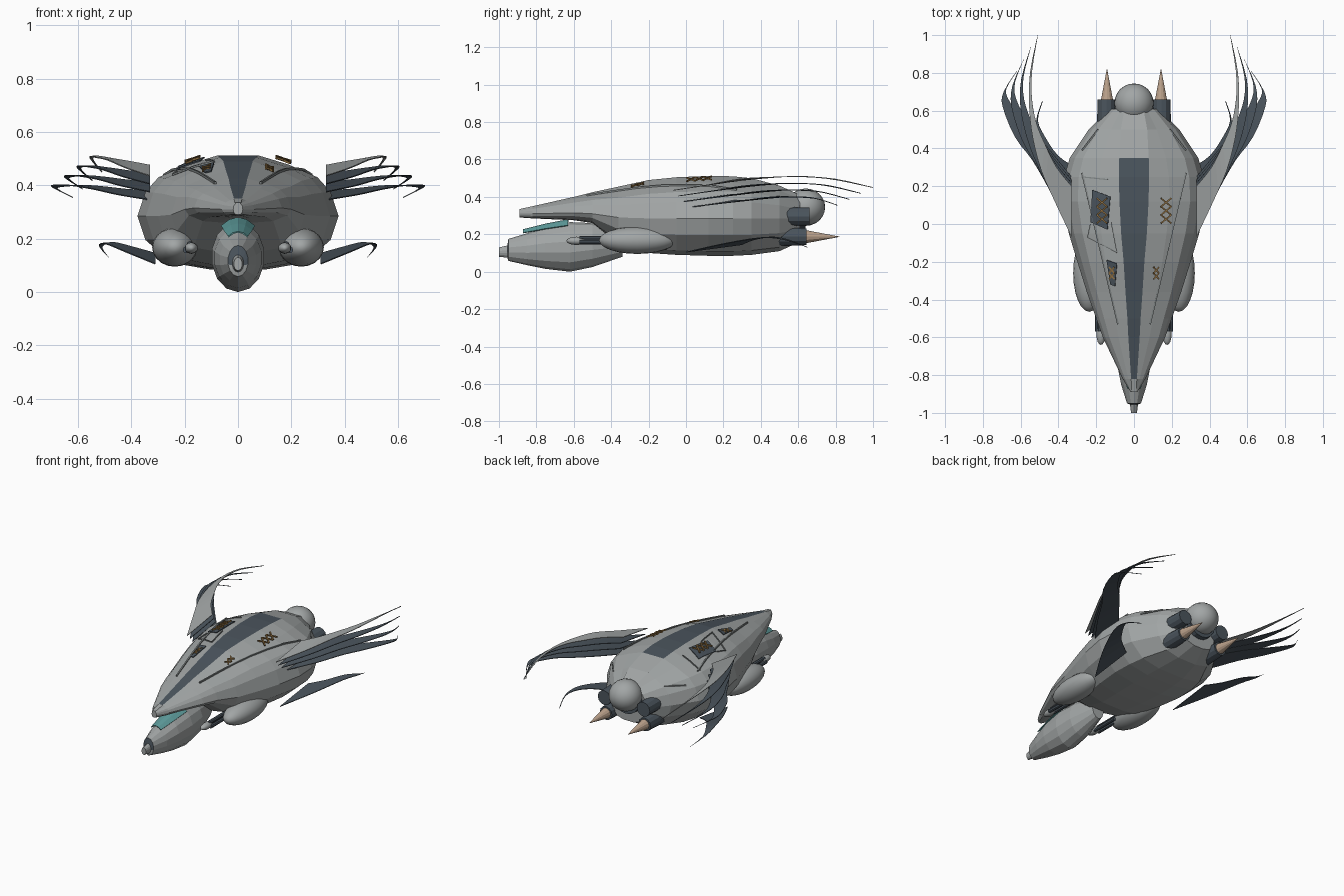
import bpy, bmesh, math
from mathutils import Vector, Matrix
from mathutils.bvhtree import BVHTree

cube = bpy.data.objects.get("Cube")
if cube:
    bpy.data.objects.remove(cube, do_unlink=True)


def material(name, r, g, b):
    m = bpy.data.materials.new(name)
    m.use_nodes = True
    m.diffuse_color = (r, g, b, 1)
    m.node_tree.nodes["Principled BSDF"].inputs["Base Color"].default_value = (r, g, b, 1)
    return m


GREY = material("hull_grey", .36, .38, .38)
SLATE = material("dark_slate", .07, .09, .11)
TEAL = material("canopy_teal", .11, .33, .33)
BRONZE = material("lattice_bronze", .26, .15, .05)
TAN = material("spike_tan", .5, .36, .26)
TRIM = material("trim_grey", .22, .24, .24)


def finish(name, bm, mats, smooth=False, thick=0):
    """Turn a bmesh into a named object."""
    bmesh.ops.recalc_face_normals(bm, faces=bm.faces)
    mesh = bpy.data.meshes.new(name)
    bm.to_mesh(mesh)
    bm.free()
    obj = bpy.data.objects.new(name, mesh)
    bpy.context.collection.objects.link(obj)
    for m in mats:
        mesh.materials.append(m)
    if smooth:
        for p in mesh.polygons:
            p.use_smooth = True
    if thick:
        mod = obj.modifiers.new("thickness", "SOLIDIFY")
        mod.thickness = thick
        mod.offset = 0
    return obj


def loft(name, rings, mats, rule=None, closed=True, thick=0, smooth=False):
    """Skin rows of points; closed rows also get end caps."""
    bm = bmesh.new()
    rows = [[bm.verts.new(p) for p in ring] for ring in rings]
    count = len(rows[0])
    for i in range(len(rows) - 1):
        a, b = rows[i], rows[i + 1]
        for j in range(count if closed else count - 1):
            k = (j + 1) % count
            face = bm.faces.new((a[j], a[k], b[k], b[j]))
            face.material_index = rule(i, j) if rule else 0
    if closed:
        bm.faces.new(rows[0])
        bm.faces.new(rows[-1])
    return finish(name, bm, mats, smooth, thick)


def spline(points, steps=3):
    """Catmull-Rom resampling of a list of vectors given as tuples."""
    out, last = [], len(points) - 1
    for i in range(last):
        quad = [points[max(0, min(last, i + d))] for d in (-1, 0, 1, 2)]
        for s in range(steps):
            t = s / steps
            out.append([b + .5 * t * (c - a + t * (2 * a - 5 * b + 4 * c - d + t * (3 * (b - c) + d - a)))
                        for a, b, c, d in zip(*quad)])
    return out + [list(points[-1])]


def ellipsoid(name, center, radii, mat, u=20, v=12):
    bm = bmesh.new()
    turn = Matrix.Rotation(math.pi / 2, 4, "X")
    bmesh.ops.create_uvsphere(bm, u_segments=u, v_segments=v, radius=1, matrix=turn)
    bmesh.ops.scale(bm, vec=radii, verts=bm.verts)
    bmesh.ops.translate(bm, vec=center, verts=bm.verts)
    return finish(name, bm, [mat], smooth=True)


def tube(name, x, z, y0, y1, r0, r1, mat, sides=12):
    """Cylinder or cone running along y."""
    bm = bmesh.new()
    place = Matrix.Translation((x, (y0 + y1) / 2, z)) @ Matrix.Rotation(-math.pi / 2, 4, "X")
    bmesh.ops.create_cone(bm, cap_ends=True, segments=sides, radius1=r0, radius2=r1,
                          depth=y1 - y0, matrix=place)
    return finish(name, bm, [mat])


# Main hull: y, spine half width, half width, top, middle and bottom heights
HULL = [(-.89, .012, .018, .335, .31, .29), (-.82, .015, .06, .35, .31, .285),
        (-.6, .03, .165, .4, .315, .275), (-.5, .035, .2, .425, .31, .26),
        (-.36, .045, .25, .455, .29, .15), (-.2, .055, .3, .49, .285, .1),
        (-.05, .068, .345, .505, .285, .09), (.12, .077, .377, .512, .285, .085),
        (.25, .08, .37, .51, .285, .085), (.35, .078, .34, .5, .285, .09),
        (.5, .07, .24, .46, .285, .11), (.61, .05, .13, .41, .28, .16)]
UPPER = [(.5, .15), (.79, .36), (.92, .6)]
LOWER = [(.92, .45), (.66, .88), (.28, 1)]


def hull_ring(y, spine, w, top, mid, bot):
    half = [(spine, top)] + [(w * a, top - b * (top - mid)) for a, b in UPPER]
    half += [(w, mid)] + [(w * a, mid - b * (mid - bot)) for a, b in LOWER]
    return [(x, y, z) for x, z in half] + [(-x, y, z) for x, z in reversed(half)]


hull = loft("hull", [hull_ring(*s) for s in HULL], [GREY, SLATE],
            lambda i, j: int(j == 15 and 1 <= i <= 8))
tree = BVHTree.FromPolygons([v.co for v in hull.data.vertices],
                            [p.vertices for p in hull.data.polygons])


def drop(x, y, lift):
    """Point resting a little above the hull."""
    hit = tree.ray_cast(Vector((x, y, 2)), Vector((0, 0, -1)))[0]
    return Vector((x, y, (hit.z if hit else .3) + lift))


def beams(name, pairs, width, mat):
    """Square bars joining pairs of points."""
    bm = bmesh.new()
    for a, b in pairs:
        d = b - a
        place = Matrix.Translation((a + b) / 2) @ d.to_track_quat("Z", "Y").to_matrix().to_4x4()
        bmesh.ops.create_cube(bm, size=1, matrix=place @ Matrix.Diagonal((width, width, d.length, 1)))
    return finish(name, bm, [mat])


def path(points, lift, steps=6):
    """Short chords following the hull through plan points."""
    pts = []
    for p, q in zip(points, points[1:]):
        pts += [drop(*Vector(p).lerp(Vector(q), i / steps), lift) for i in range(steps + 1)]
    return [(a, b) for a, b in zip(pts, pts[1:]) if (b - a).length > .001]


# Cockpit head: y, half width, bottom, top
HEAD = [(-1, .016, .08, .13), (-.955, .022, .075, .14), (-.95, .038, .058, .175),
        (-.85, .07, .035, .205), (-.75, .09, .015, .24), (-.62, .1, 0, .265),
        (-.5, .09, .025, .26), (-.34, .045, .08, .22)]
SIDES = 14


def oval(y, w, bot, top):
    angles = [math.tau * k / SIDES for k in range(SIDES)]
    return [(w * math.sin(a), y, (top + bot) / 2 + (top - bot) / 2 * math.cos(a)) for a in angles]


loft("cockpit_head", [oval(*s) for s in HEAD], [GREY, SLATE],
     lambda i, j: int(i == 1 and (j < 4 or j > 9)))

# Canopy glass: y, half width, crown height
GLASS = [(-.87, .036, .225), (-.75, .052, .255), (-.63, .062, .278)]
loft("canopy", [[(w * t, y, z - .5 * w * t * t) for t in (-1, -.5, 0, .5, 1)] for y, w, z in GLASS],
     [TEAL], closed=False, thick=.005)

# Feathers: leading x, y, trailing x, y, leading z, trailing z
FIRST = [(.33, -.07, .33, .2, .435, .475), (.42, .12, .41, .3, .465, .49),
         (.49, .28, .47, .42, .495, .5), (.535, .45, .515, .53, .505, .508),
         (.555, .62, .54, .66, .508, .508), (.55, .8, .54, .81, .495, .49),
         (.51, 1, .509, 1, .45, .45)]
FOURTH = [(.33, .02, .33, .25, .345, .38), (.45, .19, .42, .36, .365, .385),
          (.54, .34, .51, .47, .385, .395), (.63, .46, .59, .55, .4, .4),
          (.695, .62, .665, .66, .4, .395), (.69, .7, .675, .72, .39, .385),
          (.62, .81, .619, .81, .355, .355)]
FIN = [(.31, 0, .31, .3, .105, .145), (.42, .2, .4, .36, .15, .17),
       (.5, .4, .47, .46, .182, .186), (.52, .53, .51, .55, .17, .17),
       (.485, .65, .484, .65, .13, .13)]


def feather(name, side, stations, mat):
    rows = [[(side * lx, ly, lz), (side * tx, ty, tz)] for lx, ly, tx, ty, lz, tz in spline(stations)]
    loft(name, rows, [mat], closed=False, thick=.004)


for label, s in (("left", 1), ("right", -1)):
    # Wing feathers and belly fin
    for k in range(4):
        blend = [[a + (b - a) * k / 3 for a, b in zip(p, q)] for p, q in zip(FIRST, FOURTH)]
        feather(f"{label}_wing_feather_{k}", s, blend, SLATE if k else GREY)
    feather(f"{label}_belly_fin", s, FIN, SLATE)

    # Side pods with guns
    ellipsoid(f"{label}_pod", (s * .237, -.26, .168), (.085, .205, .073), GREY)
    ellipsoid(f"{label}_gun_tip", (s * .175, -.585, .165), (.025, .055, .022), GREY, 10, 8)
    for k in range(3):
        a = math.tau * k / 3
        tube(f"{label}_gun_barrel_{k}", s * .18 + .017 * math.sin(a), .165 + .014 * math.cos(a),
             -.57, -.38, .012, .012, SLATE, 8)

    # Engines and spikes
    tube(f"{label}_upper_engine", s * .145, .295, .46, .66, .052, .048, SLATE)
    tube(f"{label}_lower_engine", s * .143, .187, .46, .645, .052, .045, SLATE)
    tube(f"{label}_spike", s * .143, .187, .635, .82, .036, .001, TAN)

    # Deck rails
    beams(f"{label}_long_rail", path([(s * .275, .27), (s * .085, -.53)], .005), .009, TRIM)
    beams(f"{label}_rear_rail", path([(s * .275, .39), (s * .19, .5)], .005), .008, TRIM)

    # Crossed lattices
    for size, x, y, w, h, n, lift in (("large", .17, .07, .027, .022, 3, .018),
                                      ("small", .118, -.26, .014, .016, 2, .01)):
        bars = []
        for k in range(n):
            mid = y + (2 * k - n + 1) * h
            for flip in (-1, 1):
                bars.append((drop(s * (x - w), mid - flip * h, lift), drop(s * (x + w), mid + flip * h, lift)))
        beams(f"{label}_{size}_lattice", bars, .008, BRONZE)

# Tail dome and collar
ellipsoid("tail_dome", (0, .64, .345), (.104, .104, .1), GREY)
tube("tail_collar", 0, .32, .52, .64, .11, .1, SLATE, 16)


# Deck hatches on the right side
def plate(name, corners, mat, n=4):
    a, b, c, d = [Vector(p) for p in corners]
    rows = [[drop(*a.lerp(b, j / n).lerp(d.lerp(c, j / n), i / n), .008) for j in range(n + 1)]
            for i in range(n + 1)]
    loft(name, rows, [mat], closed=False, thick=.005)


plate("large_hatch", [(-.22, .18), (-.125, .145), (-.14, -.03), (-.23, .01)], SLATE)
plate("small_hatch", [(-.145, -.19), (-.09, -.21), (-.1, -.33), (-.125, -.32)], SLATE)
beams("hatch_frame", path([(-.23, 0), (-.245, -.07), (-.09, -.15), (-.12, .01)], .004), .006, TRIM)
beams("hatch_crossbar", path([(-.28, .25), (-.14, .235)], .004), .006, TRIM)
